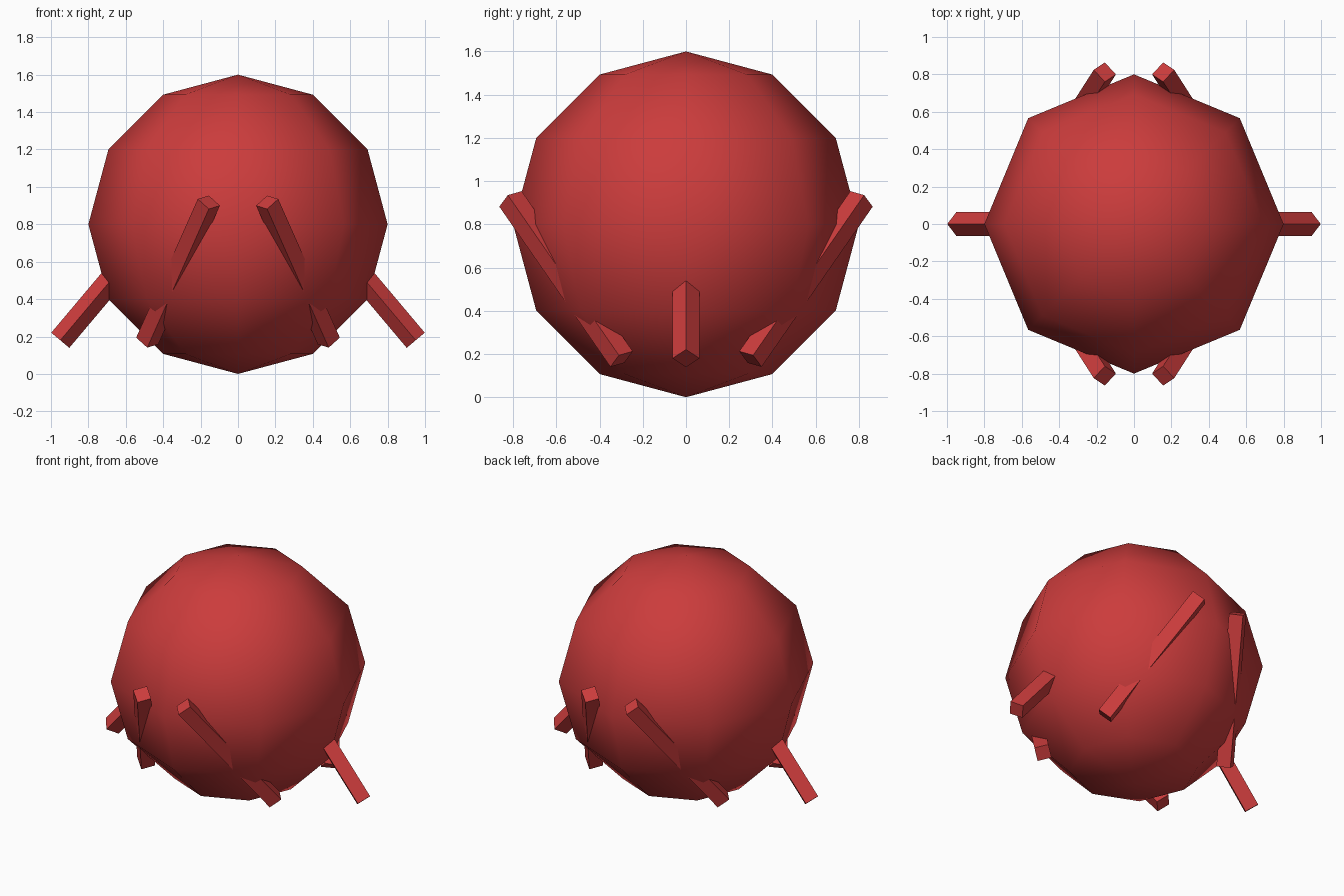
import bpy
import math
from mathutils import Matrix

if "Cube" in bpy.data.objects:
    bpy.data.objects.remove(bpy.data.objects["Cube"])

R = 0.8        # body radius
TILT = -0.7    # leg tilt in radians

red = bpy.data.materials.new("red")
red.diffuse_color = (0.6, 0.045, 0.045, 1)
red.use_nodes = True
red.node_tree.nodes["Principled BSDF"].inputs["Base Color"].default_value = red.diffuse_color

# Body: low-poly sphere, smooth shaded
bpy.ops.mesh.primitive_uv_sphere_add(segments=8, ring_count=6, radius=R, location=(0, 0, R))
body = bpy.context.object
body.name = "body"
body.data.materials.append(red)
bpy.ops.object.shade_smooth()

# Legs: six four-sided rods around the body, piercing its lower half
for i in range(6):
    a = math.radians(60 * i)
    bpy.ops.mesh.primitive_cylinder_add(vertices=4, radius=0.063, depth=0.96)
    leg = bpy.context.object
    leg.name = f"leg_{i + 1}"
    leg.matrix_world = (
        Matrix.Translation((0.641 * math.cos(a), 0.641 * math.sin(a), 0.547))
        @ Matrix.Rotation(TILT * math.sin(a), 4, 'X')
        @ Matrix.Rotation(TILT * math.cos(a), 4, 'Y'))
    leg.data.materials.append(red)
